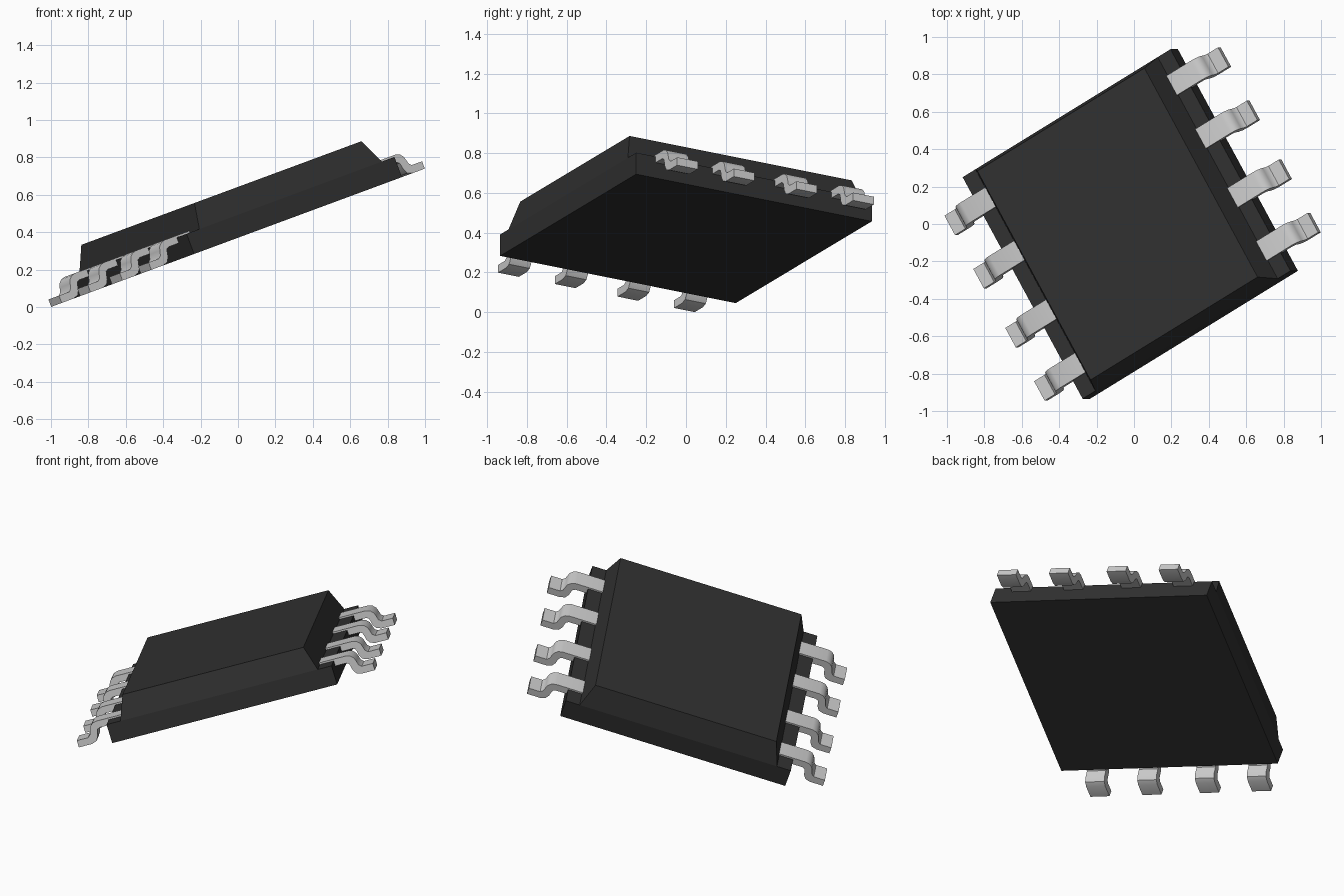
import bpy, bmesh
from math import radians
from mathutils import Matrix

if "Cube" in bpy.data.objects:
    bpy.data.objects.remove(bpy.data.objects["Cube"])

# The whole chip is turned 30 degrees and tilted up towards +x
POSE = (Matrix.Translation((0, 0, 0.37))
        @ Matrix.Rotation(radians(-20.3), 4, 'Y')
        @ Matrix.Rotation(radians(30), 4, 'Z'))

black = bpy.data.materials.new("black_plastic")
black.diffuse_color = (0.03, 0.03, 0.03, 1)
black.use_nodes = True
black.node_tree.nodes["Principled BSDF"].inputs["Base Color"].default_value = black.diffuse_color


def finish(bm, name, mat=None, smooth=False):
    bmesh.ops.recalc_face_normals(bm, faces=bm.faces)
    mesh = bpy.data.meshes.new(name)
    bm.to_mesh(mesh)
    bm.free()
    obj = bpy.data.objects.new(name, mesh)
    bpy.context.collection.objects.link(obj)
    obj.matrix_world = POSE
    if mat:
        mesh.materials.append(mat)
    if smooth:
        bpy.ops.object.select_all(action='DESELECT')
        obj.select_set(True)
        bpy.context.view_layer.objects.active = obj
        bpy.ops.object.shade_smooth_by_angle(angle=radians(40))
    return obj


def tapered_block(name, base, top, z0, z1):
    """Box with half sizes base at z0 and top at z1."""
    bm = bmesh.new()
    bmesh.ops.create_cube(bm, size=2)
    for v in bm.verts:
        hx, hy = top if v.co.z > 0 else base
        v.co = (v.co.x * hx, v.co.y * hy, z1 if v.co.z > 0 else z0)
    return finish(bm, name, black)


def pin(name, side, y, width=0.12):
    """Bent lead profile extruded across its width."""
    profile = [(0.56, 0.125), (0.76, 0.125), (0.785, 0.118), (0.803, 0.10),
               (0.81, 0.08), (0.817, 0.055), (0.832, 0.042), (0.90, 0.042),
               (0.90, 0.0), (0.82, 0.0), (0.79, 0.01), (0.775, 0.035),
               (0.77, 0.06), (0.765, 0.075), (0.75, 0.083), (0.56, 0.083)]
    bm = bmesh.new()
    face = bm.faces.new([bm.verts.new((side * x, y - width / 2, z))
                         for x, z in profile])
    ext = bmesh.ops.extrude_face_region(bm, geom=[face])
    bmesh.ops.translate(bm, vec=(0, width, 0),
                        verts=[g for g in ext["geom"]
                               if isinstance(g, bmesh.types.BMVert)])
    finish(bm, name, smooth=True)


# Body: square slab with a tapered upper half set in at the pin sides
tapered_block("lower_body", (0.684, 0.684), (0.684, 0.684), 0.0, 0.115)
tapered_block("upper_body", (0.60, 0.684), (0.55, 0.645), 0.115, 0.255)

# Four pins on each side
for side, label in ((-1, "left"), (1, "right")):
    for i, y in enumerate((-0.511, -0.182, 0.182, 0.511)):
        pin(f"{label}_pin_{i + 1}", side, y)
